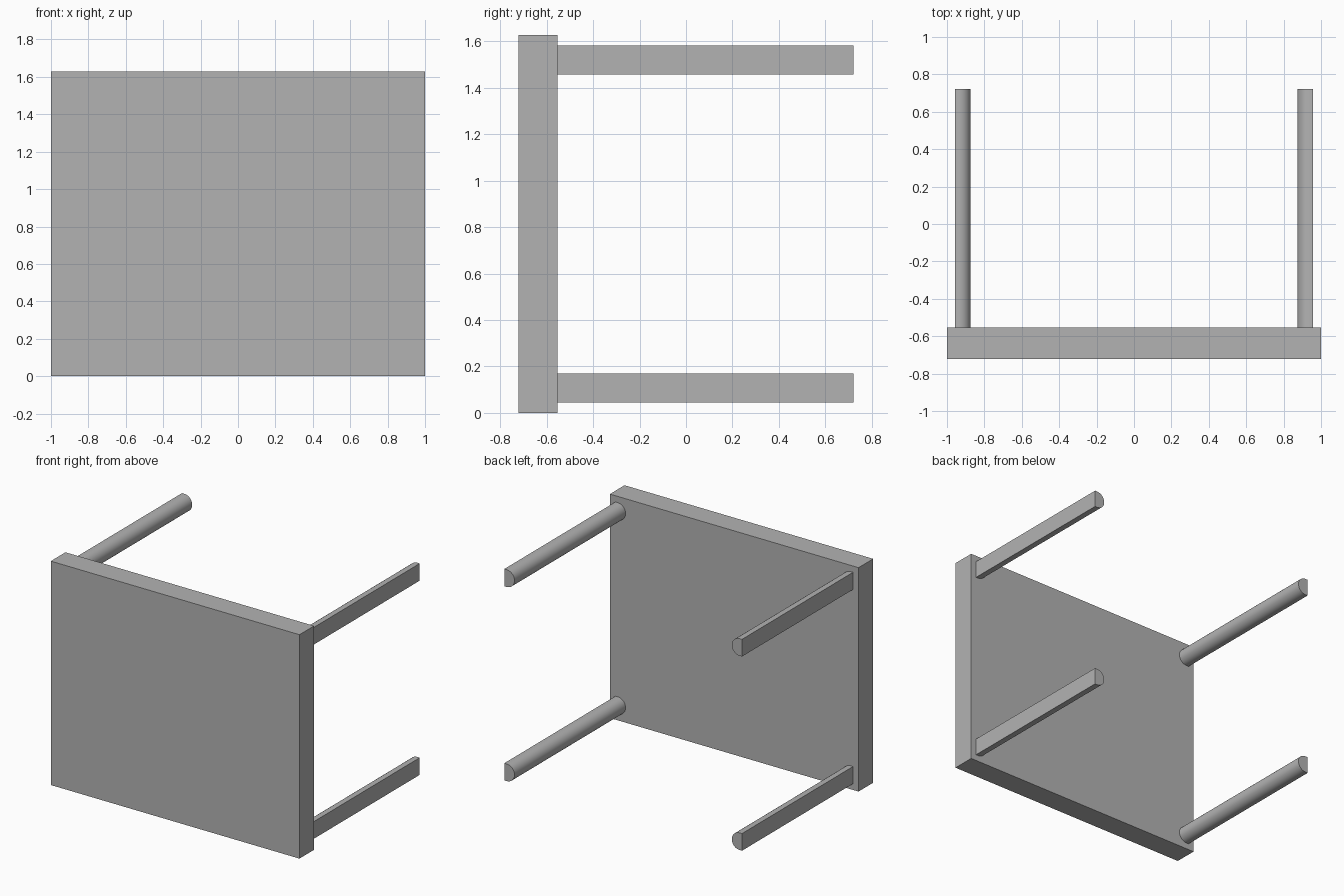
import bpy
import bmesh
import math

default_cube = bpy.data.objects.get("Cube")
if default_cube:
    bpy.data.objects.remove(default_cube, do_unlink=True)

# Overall sizes
FRONT, SLAB_BACK, LEG_END = -0.722, -0.554, 0.722
HEIGHT = 1.628
LEG_RADIUS = 0.0625
LEG_OUTER, LEG_INNER = 0.956, 0.874
LEG_INSET = 0.108

grey = bpy.data.materials.new("plain grey")
grey.use_nodes = True
COLOUR = (0.45, 0.45, 0.45, 1)
grey.diffuse_color = COLOUR
grey.node_tree.nodes["Principled BSDF"].inputs["Base Color"].default_value = COLOUR


def extrude_profile(name, profile, y_start, y_end):
    """Extrude an (x, z) outline along y into a closed solid."""
    bm = bmesh.new()
    face = bm.faces.new([bm.verts.new((x, y_start, z)) for x, z in profile])
    result = bmesh.ops.extrude_face_region(bm, geom=[face], use_keep_orig=True)
    moved = [v for v in result["geom"] if isinstance(v, bmesh.types.BMVert)]
    bmesh.ops.translate(bm, verts=moved, vec=(0, y_end - y_start, 0))
    bmesh.ops.recalc_face_normals(bm, faces=bm.faces)
    mesh = bpy.data.meshes.new(name)
    bm.to_mesh(mesh)
    bm.free()
    mesh.materials.append(grey)
    obj = bpy.data.objects.new(name, mesh)
    bpy.context.collection.objects.link(obj)
    return obj


def smooth(obj):
    bpy.ops.object.select_all(action="DESELECT")
    obj.select_set(True)
    bpy.context.view_layer.objects.active = obj
    bpy.ops.object.shade_smooth_by_angle(angle=math.radians(30))


# Thick table top standing on its edge
extrude_profile("table_top", [(-1, 0), (1, 0), (1, HEIGHT), (-1, HEIGHT)], FRONT, SLAB_BACK)

# Four legs: flat outside, half round towards the middle
SEGMENTS = 24
arc_centre = LEG_INNER + LEG_RADIUS
for level, z in (("lower", LEG_INSET), ("upper", HEIGHT - LEG_INSET)):
    for side, sign in (("left", 1), ("right", -1)):
        outline = [(sign * LEG_OUTER, z - LEG_RADIUS), (sign * LEG_OUTER, z + LEG_RADIUS)]
        for i in range(SEGMENTS + 1):
            a = math.pi * i / SEGMENTS
            outline.append((sign * (arc_centre - LEG_RADIUS * math.sin(a)),
                            z + LEG_RADIUS * math.cos(a)))
        smooth(extrude_profile(f"{level}_{side}_leg", outline, SLAB_BACK, LEG_END))
